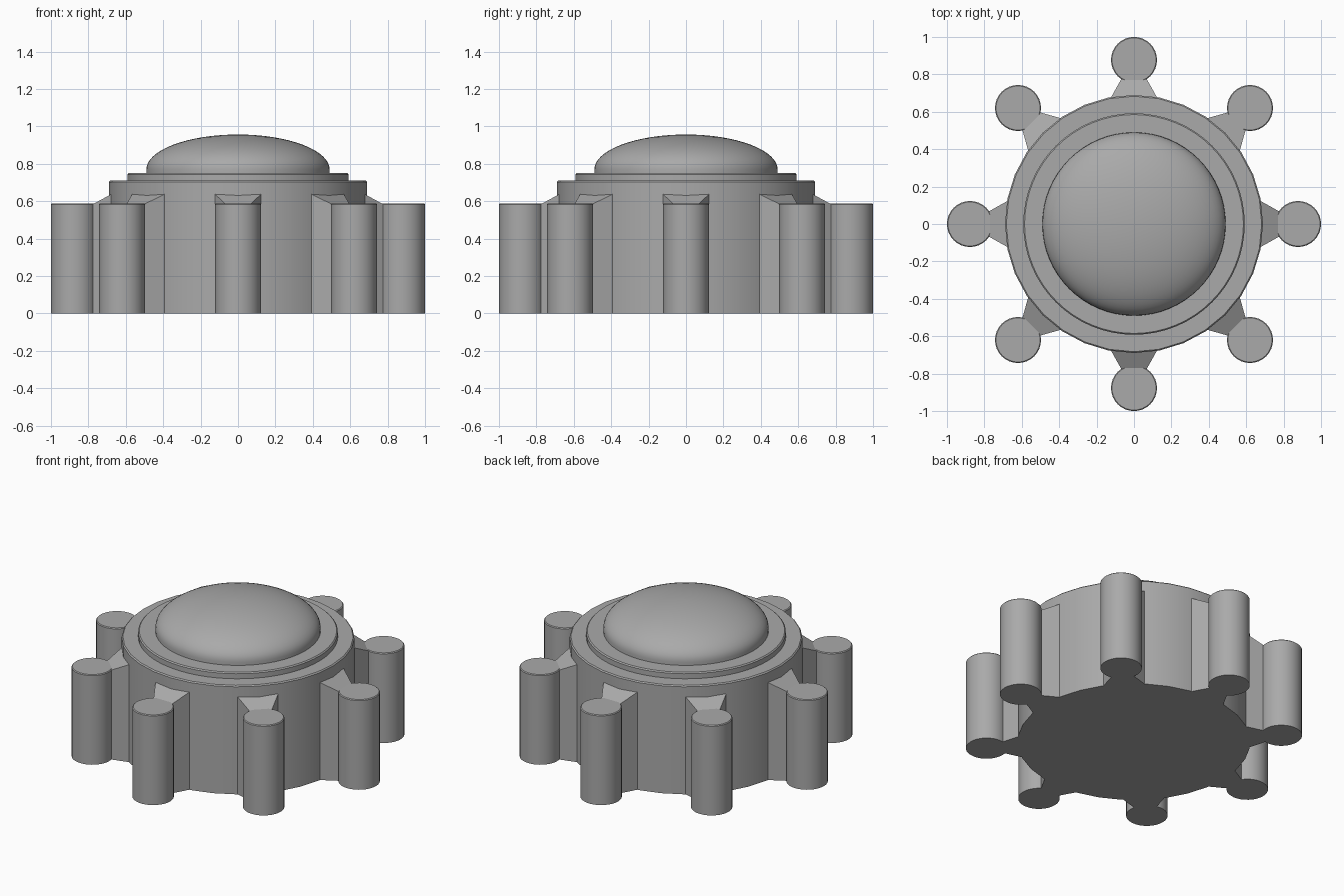
import bpy, bmesh, math
from mathutils import Matrix

cube = bpy.data.objects.get("Cube")
if cube:
    bpy.data.objects.remove(cube, do_unlink=True)

grey = bpy.data.materials.new("plain grey")
grey.use_nodes = True
grey.diffuse_color = (0.4, 0.4, 0.4, 1)
grey.node_tree.nodes["Principled BSDF"].inputs["Base Color"].default_value = (0.4, 0.4, 0.4, 1)


def add_object(name, bm, smooth=True):
    bmesh.ops.recalc_face_normals(bm, faces=bm.faces)
    mesh = bpy.data.meshes.new(name)
    bm.to_mesh(mesh)
    bm.free()
    mesh.materials.append(grey)
    obj = bpy.data.objects.new(name, mesh)
    bpy.context.collection.objects.link(obj)
    if smooth:
        bpy.ops.object.select_all(action='DESELECT')
        obj.select_set(True)
        bpy.context.view_layer.objects.active = obj
        bpy.ops.object.shade_smooth_by_angle(angle=math.radians(30))
    return obj


def lathe(name, profile, sides, x=0, y=0):
    """Revolve (radius, z) points around a vertical axis and cap both ends."""
    bm = bmesh.new()
    rings = []
    for r, z in profile:
        rings.append([bm.verts.new((x + r * math.cos(math.tau * i / sides),
                                    y + r * math.sin(math.tau * i / sides), z))
                      for i in range(sides)])
    for low, high in zip(rings, rings[1:]):
        for i in range(sides):
            j = (i + 1) % sides
            bm.faces.new((low[i], low[j], high[j], high[i]))
    bm.faces.new(rings[0][::-1])
    bm.faces.new(rings[-1])
    return add_object(name, bm)


def web(name, angle):
    """Tapered rib whose top slopes from the drum down to the post."""
    bm = bmesh.new()
    sections = [(0.60, 0.166, 0.68), (0.775, 0.068, 0.585), (0.86, 0.068, 0.583)]
    loops = [[bm.verts.new(p) for p in ((r, -w, 0), (r, w, 0), (r, w, z), (r, -w, z))]
             for r, w, z in sections]
    for a, b in zip(loops, loops[1:]):
        for i in range(4):
            j = (i + 1) % 4
            bm.faces.new((a[i], a[j], b[j], b[i]))
    bm.faces.new(loops[0])
    bm.faces.new(loops[-1])
    bm.transform(Matrix.Rotation(angle, 4, 'Z'))
    return add_object(name, bm, smooth=False)


# Main drum and raised ring, with softened top edges
lathe("drum", [(0.69, 0), (0.69, 0.703), (0.683, 0.71)], 32)
lathe("raised_ring", [(0.592, 0.70), (0.592, 0.743), (0.585, 0.75)], 64)

# Flattened dome
steps = 16
dome = [(0.49, 0.74)]
for k in range(steps):
    t = math.pi / 2 * k / steps
    dome.append((0.49 * math.cos(t), 0.77 + 0.187 * math.sin(t)))
dome.append((0.003, 0.957))
lathe("dome", dome, 64)

# Eight posts around the drum, each joined by a rib
for n in range(8):
    a = math.tau * n / 8
    lathe(f"post_{n + 1}", [(0.123, 0), (0.123, 0.583), (0.118, 0.588)], 32,
          0.877 * math.cos(a), 0.877 * math.sin(a))
    web(f"rib_{n + 1}", a)
